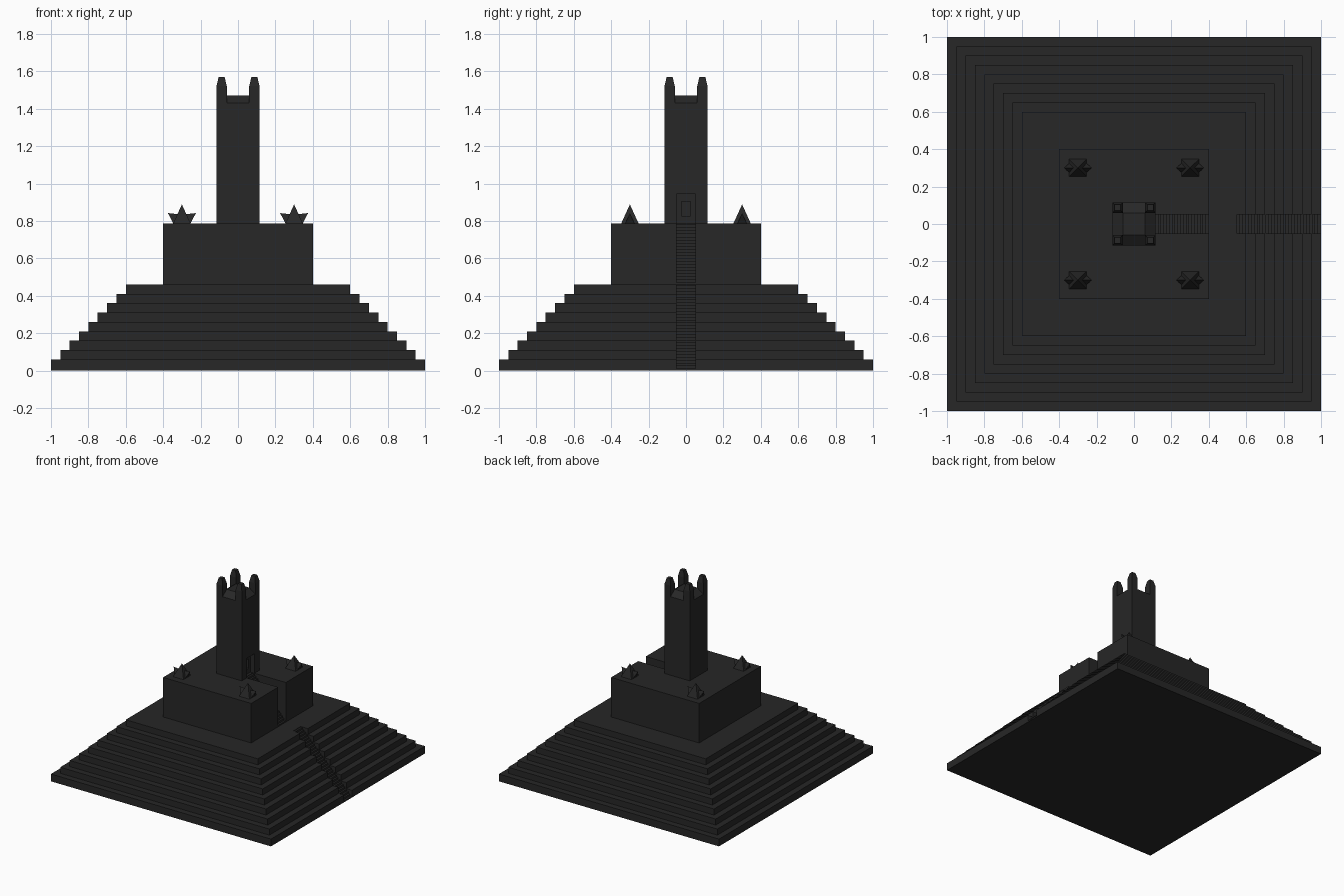
import bpy, bmesh

if "Cube" in bpy.data.objects:
    bpy.data.objects.remove(bpy.data.objects["Cube"])

mat = bpy.data.materials.new("dark_stone")
mat.diffuse_color = (0.02, 0.02, 0.02, 1)
mat.use_nodes = True
mat.node_tree.nodes["Principled BSDF"].inputs["Base Color"].default_value = mat.diffuse_color


def finish(name, bm):
    bmesh.ops.recalc_face_normals(bm, faces=bm.faces)
    me = bpy.data.meshes.new(name)
    bm.to_mesh(me)
    bm.free()
    me.materials.append(mat)
    ob = bpy.data.objects.new(name, me)
    bpy.context.collection.objects.link(ob)
    return ob


def square_loft(name, levels, cx=0, cy=0):
    """Stack of square sections given as (half width, z)."""
    bm = bmesh.new()
    rings = [[bm.verts.new((cx + sx * h, cy + sy * h, z))
              for sx, sy in ((-1, -1), (1, -1), (1, 1), (-1, 1))] for h, z in levels]
    for a, b in zip(rings, rings[1:]):
        for i in range(4):
            j = (i + 1) % 4
            bm.faces.new((a[i], a[j], b[j], b[i]))
    bm.faces.new(rings[0])
    bm.faces.new(rings[-1])
    return finish(name, bm)


def prism(name, profile, half_y):
    """Extrude an (x, z) outline along y."""
    bm = bmesh.new()
    f = bm.faces.new([bm.verts.new((x, -half_y, z)) for x, z in profile])
    ext = bmesh.ops.extrude_face_region(bm, geom=[f])["geom"]
    bmesh.ops.translate(bm, vec=(0, 2 * half_y, 0),
                        verts=[v for v in ext if isinstance(v, bmesh.types.BMVert)])
    return finish(name, bm)


def carve(ob, cutter):
    mod = ob.modifiers.new("carve", 'BOOLEAN')
    mod.operation = 'DIFFERENCE'
    mod.solver = 'EXACT'
    mod.object = cutter
    bpy.context.view_layer.objects.active = ob
    bpy.ops.object.modifier_apply(modifier=mod.name)
    bpy.data.objects.remove(cutter)


def stair_cutter(x0, x1, z0, z1, n, top):
    """Space above a flight climbing from x0 to x1."""
    dx, dz = (x1 - x0) / n, (z1 - z0) / n
    pts = [(x0 + 0.1, top), (x0 + 0.1, z0 + 0.7 * dz)]
    for i in range(n):
        z = z0 + (i + 0.7) * dz
        if i:
            pts.append((x0 + i * dx, z))
        pts.append((x0 + (i + 1) * dx, z))
    pts.append((x1, top))
    return prism("stair_cutter", pts, 0.05)


# Stepped base with its carved stair
levels = [(1, 0), (1, 0.06)]
for i in range(1, 9):
    levels += [(1 - 0.05 * i, 0.01 + 0.05 * i), (1 - 0.05 * i, 0.06 + 0.05 * i)]
base = square_loft("stepped_base", levels)
carve(base, stair_cutter(1, 0.535, 0, 0.46, 30, 0.6))

# Upper block with its carved stair
block = square_loft("upper_block", [(0.4, 0.46), (0.4, 0.785)])
carve(block, stair_cutter(0.4, 0.1, 0.46, 0.785, 20, 0.9))

# Tower with sloped roof edge and recessed doorway
tower = square_loft("tower", [(0.115, 0.78), (0.115, 1.43), (0.06, 1.47)])
for half, x, z0, z1 in ((0.05, 0.08, 0.77, 0.945), (0.025, 0.05, 0.825, 0.905)):
    carve(tower, prism("door_cutter", [(x, z0), (0.2, z0), (0.2, z1), (x, z1)], half))

for sx in (-1, 1):
    for sy in (-1, 1):
        # Tower corner pinnacles
        square_loft("pinnacle", [(0.0275, 1.42), (0.0275, 1.52), (0.016, 1.57)],
                    sx * 0.0875, sy * 0.0875)
        # Spiked ornaments on the block corners
        cx, cy = sx * 0.3, sy * 0.3
        square_loft("ornament_spike", [(0.048, 0.783), (0.0005, 0.887)], cx, cy)
        for d in (-1, 1):
            bm = bmesh.new()
            for p in ((0.045, -0.025, 0.785), (0.045, 0.025, 0.785),
                      (0.015, 0, 0.835), (0.075, 0, 0.842)):
                bm.verts.new((cx + d * p[0], cy + p[1], p[2]))
            bmesh.ops.convex_hull(bm, input=bm.verts)
            finish("ornament_horn", bm)
